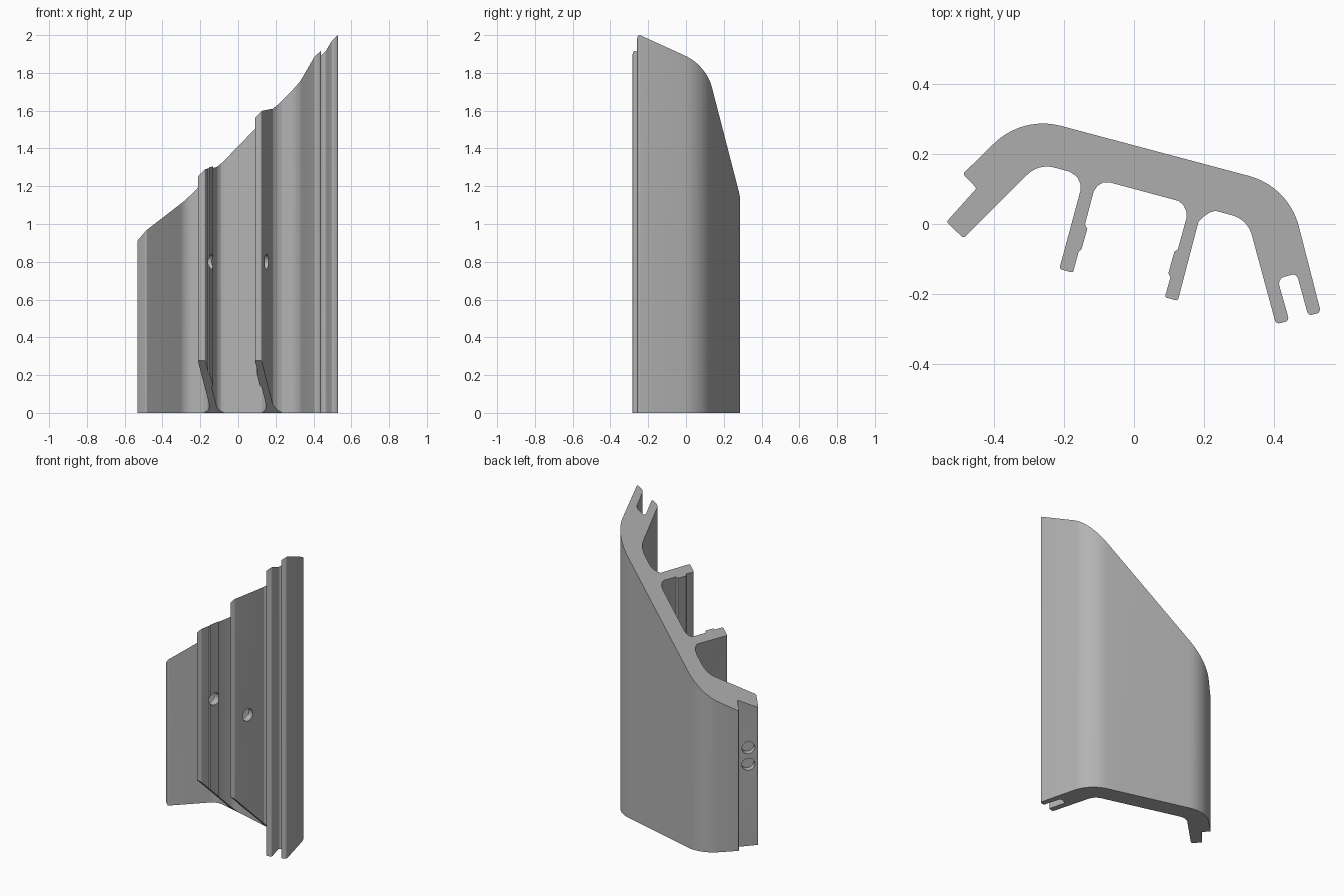
import bpy
import bmesh
import math
from mathutils import Vector

if "Cube" in bpy.data.objects:
    bpy.data.objects.remove(bpy.data.objects["Cube"], do_unlink=True)

grey = bpy.data.materials.new("plain grey")
grey.use_nodes = True
grey.diffuse_color = (0.45, 0.45, 0.45, 1)
grey.node_tree.nodes["Principled BSDF"].inputs["Base Color"].default_value = (0.45, 0.45, 0.45, 1)

SKEW = math.radians(-15)
ALONG = Vector((math.cos(SKEW), math.sin(SKEW), 0))    # along the main wall
INWARD = Vector((math.sin(SKEW), -math.cos(SKEW), 0))  # from wall to fin tips


def top_height(x, y):
    """Slanted plane that trims the top."""
    return 1.432 + 0.9755 * x - 0.2045 * y


def fin_bottom(x, y):
    """45 degree bevel under the fins."""
    return max(0, Vector((x, y, 0)).dot(INWARD) + 0.098)


def rounded(corners):
    """Turn (x, y, radius) corners into an outline with fillets."""
    out = []
    for i, (x, y, r) in enumerate(corners):
        p = Vector((x, y))
        if r == 0:
            out.append(p)
            continue
        a = (Vector(corners[i - 1][:2]) - p).normalized()
        b = (Vector(corners[(i + 1) % len(corners)][:2]) - p).normalized()
        half = a.angle(b) / 2
        centre = p + (a + b).normalized() * r / math.sin(half)
        start = p + a * r / math.tan(half) - centre
        end = p + b * r / math.tan(half) - centre
        steps = 16 if r > 0.05 else 5
        for k in range(steps + 1):
            v = start.lerp(end, k / steps)
            # even angular spacing around the fillet
            ang = start.angle_signed(end) * k / steps
            c, s = math.cos(-ang), math.sin(-ang)
            v = Vector((start.x * c - start.y * s, start.x * s + start.y * c))
            out.append(centre + v)
    return out


def prism(name, corners, bottom):
    """Extrude an outline from the bottom rule up to the slanted top."""
    bm = bmesh.new()
    pts = rounded(corners)
    low = [bm.verts.new((p.x, p.y, bottom(p.x, p.y))) for p in pts]
    high = [bm.verts.new((p.x, p.y, top_height(p.x, p.y))) for p in pts]
    bm.faces.new(low)
    bm.faces.new(high)
    for i in range(len(pts)):
        bm.faces.new((low[i - 1], low[i], high[i], high[i - 1]))
    bmesh.ops.recalc_face_normals(bm, faces=bm.faces)
    mesh = bpy.data.meshes.new(name)
    bm.to_mesh(mesh)
    bm.free()
    obj = bpy.data.objects.new(name, mesh)
    bpy.context.collection.objects.link(obj)
    mesh.materials.append(grey)
    return obj


def drill(obj, centre, axis, depth, radius=0.04):
    """Cut a round hole along an axis."""
    bpy.ops.mesh.primitive_cylinder_add(vertices=32, radius=radius, depth=depth, location=centre)
    tool = bpy.context.object
    tool.name = "hole_cutter"
    tool.rotation_euler = Vector(axis).to_track_quat("Z", "Y").to_euler()
    tool.data.materials.append(grey)
    mod = obj.modifiers.new("hole", "BOOLEAN")
    mod.operation = "DIFFERENCE"
    mod.solver = "EXACT"
    mod.object = tool
    bpy.context.view_layer.objects.active = obj
    bpy.ops.object.modifier_apply(modifier=mod.name)
    bpy.data.objects.remove(tool, do_unlink=True)


# Bent main wall, with a stepped tongue on one end and a slotted flange on the other
wall = prism("main_wall", [
    (-0.318, 0.309, 0.2), (0.441, 0.107, 0.2),
    (0.533, -0.252, 0.012), (0.497, -0.262, 0.012),
    (0.464, -0.141, 0.015), (0.409, -0.156, 0.02),
    (0.443, -0.276, 0.012), (0.405, -0.286, 0.012),
    (0.324, 0.013, 0.08), (-0.272, 0.173, 0.08),
    (-0.486, -0.041, 0.008), (-0.535, 0.006, 0.008),
    (-0.449, 0.102, 0.006), (-0.488, 0.143, 0.006),
], lambda x, y: 0)

# Fin with its pad on the +x side
fin_a = prism("right_fin", [
    (-0.184, 0.150, 0), (-0.162, 0.134, 0), (-0.153, 0.115, 0), (-0.152, 0.098, 0),
    (-0.213, -0.128, 0.006), (-0.174, -0.139, 0.006),
    (-0.158, -0.079, 0), (-0.150, -0.073, 0), (-0.133, -0.013, 0), (-0.140, -0.002, 0),
    (-0.115, 0.093, 0), (-0.104, 0.109, 0), (-0.089, 0.118, 0), (-0.067, 0.119, 0),
], fin_bottom)

# Fin with its pad on the -x side
fin_b = prism("left_fin", [
    (0.124, 0.068, 0), (0.140, 0.055, 0), (0.149, 0.037, 0), (0.150, 0.018, 0),
    (0.125, -0.073, 0), (0.115, -0.079, 0), (0.098, -0.141, 0), (0.104, -0.152, 0),
    (0.088, -0.209, 0.006), (0.125, -0.219, 0.006),
    (0.184, 0.007, 0), (0.200, 0.022, 0), (0.216, 0.033, 0), (0.235, 0.038, 0),
], fin_bottom)

# Through holes in the fins, blind holes in the tongue
drill(fin_a, (-0.163, -0.038, 0.8), ALONG, 0.2)
drill(fin_b, (0.131, -0.111, 0.8), ALONG, 0.2)
for z in (0.54, 0.65):
    drill(wall, (-0.494, 0.052, z), (-1, 1, 0), 0.08)

# Smooth the fillets, keep the corners crisp
bpy.ops.object.select_all(action="DESELECT")
for obj in (wall, fin_a, fin_b):
    obj.select_set(True)
bpy.context.view_layer.objects.active = wall
bpy.ops.object.shade_smooth_by_angle(angle=math.radians(25))
